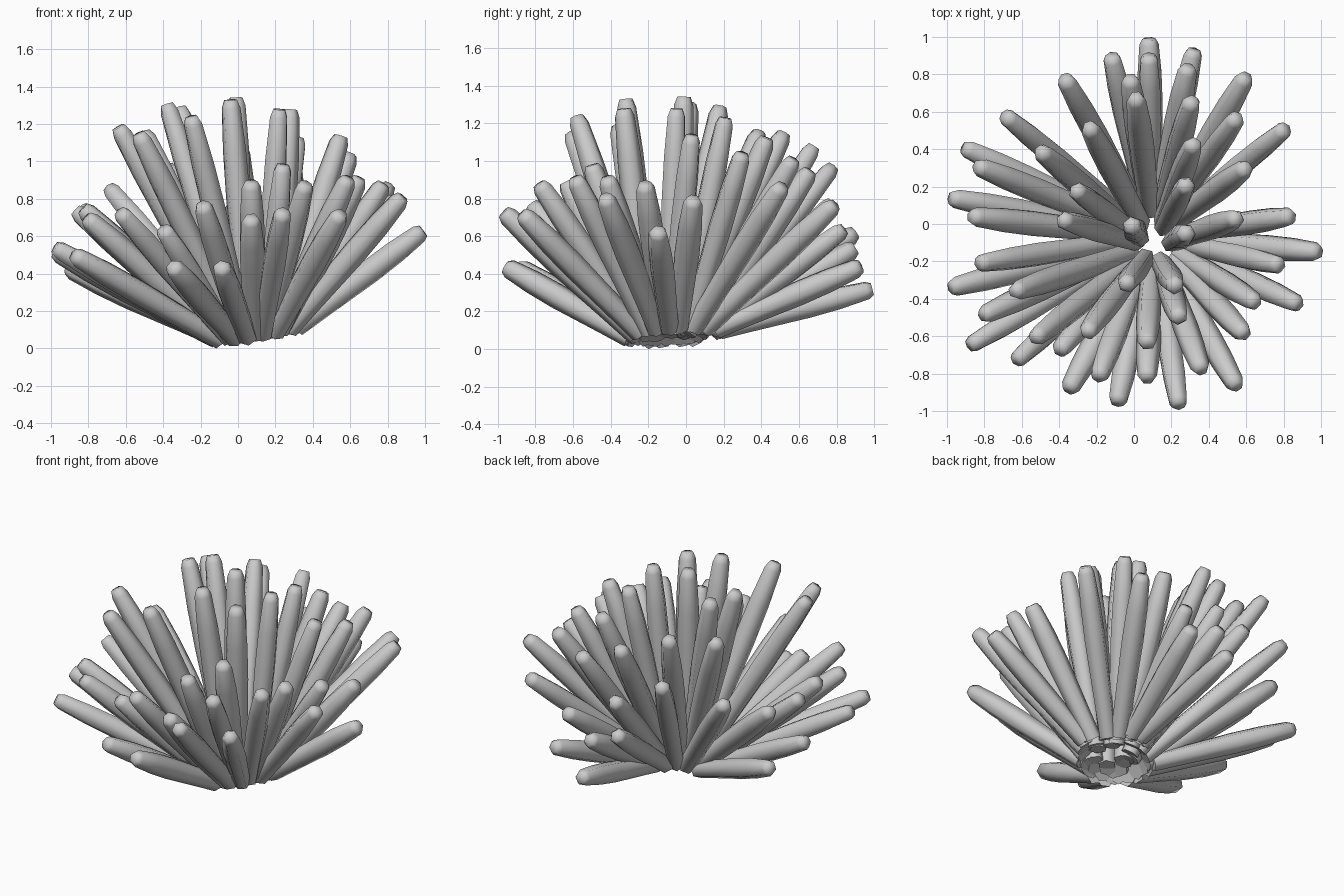
import bpy, bmesh, math, random
from mathutils import Vector

if "Cube" in bpy.data.objects:
    bpy.data.objects.remove(bpy.data.objects["Cube"])

random.seed(4)
SIDES = 6
ROOT = Vector((0.1, -0.07, 0.075))
# position along the tentacle, radius
PROFILE = [(0, 0.054), (0.22, 0.058), (0.58, 0.067), (0.78, 0.064), (0.965, 0.052), (1, 0.036)]

# tall inner tips: x, y (height follows a dome)
INNER = [(-.01, -.01), (.28, -.05), (.28, .21), (-.31, .18), (-.38, .02), (-.04, -.32), (.22, -.33),
         (-.24, .52), (-.5, .39), (.55, .03), (-.25, -.58), (-.53, -.61), (-.64, -.36), (.32, .43)]

# outer tips: x, y, z, going round the crown
OUTER = [(.08, .99, .31), (.32, .93, .43), (.08, .9, .53), (-.12, .9, .61), (-.37, .78, .96),
         (.6, .79, .76), (.29, .84, .63), (-.02, .78, .77), (.01, .68, 1.07), (.31, .66, .94),
         (-.69, .58, .85), (.55, .57, 1.0), (.81, .51, .86), (-.91, .41, .42), (-.84, .31, .74),
         (.6, .3, 1.03), (-.98, .14, .51), (-.87, .04, .73), (.84, .04, .79), (.99, -.15, .62),
         (-.83, -.21, .74), (-.98, -.34, .53), (.78, -.22, .87), (.65, -.42, .9), (.88, -.43, .8),
         (-.81, -.49, .69), (-.88, -.65, .49), (-.63, -.73, .72), (-.4, -.68, .63), (.07, -.64, .88),
         (.24, -.5, .97), (.59, -.59, .9), (-.35, -.89, .43), (-.19, -.82, .76), (-.09, -.96, .43),
         (.07, -.83, .69), (.24, -.97, .72), (.36, -.78, .87), (.55, -.87, .71)]


def tentacle(name, tip):
    # low tentacles leave from the rim of a tilted disc, tall ones from its middle
    out = Vector((tip.x - ROOT.x, tip.y - ROOT.y, 0)).normalized()
    shift = out * 0.28 * math.sqrt(max(0, 1 - tip.z / 1.45))
    shift.z = 0.14 * shift.x + 0.07 * shift.y
    base = ROOT + shift
    if tip.z > 1.1:
        base.y -= 0.04
    axis = tip - base
    side = axis.cross(Vector((0.3, 0.2, 1))).normalized()
    up = side.cross(axis).normalized()
    spin = random.uniform(0, math.pi / 3)
    bm = bmesh.new()
    rings = []
    for t, r in PROFILE:
        c = base + axis * t
        rings.append([bm.verts.new(c + side * r * math.cos(spin + math.tau * k / SIDES)
                                   + up * r * math.sin(spin + math.tau * k / SIDES))
                      for k in range(SIDES)])
    for a, b in zip(rings, rings[1:]):
        for k in range(SIDES):
            n = (k + 1) % SIDES
            bm.faces.new((a[k], a[n], b[n], b[k])).smooth = True
    bm.faces.new(rings[0][::-1])
    bm.faces.new(rings[-1]).smooth = True
    bmesh.ops.recalc_face_normals(bm, faces=bm.faces)
    me = bpy.data.meshes.new(name)
    bm.to_mesh(me)
    bm.free()
    ob = bpy.data.objects.new(name, me)
    bpy.context.collection.objects.link(ob)
    return ob


parts = []
for i, (x, y) in enumerate(INNER):
    z = 1.33 - 0.48 * (x * x + y * y) - 0.1 * x - 0.11 * y
    parts.append(tentacle(f"inner_tentacle_{i + 1:02d}", Vector((x, y, z))))
for i, p in enumerate(OUTER):
    parts.append(tentacle(f"outer_tentacle_{i + 1:02d}", Vector(p)))

# stand the crown on the ground
low = min(v.co.z for o in parts for v in o.data.vertices)
for o in parts:
    o.location.z = -low
